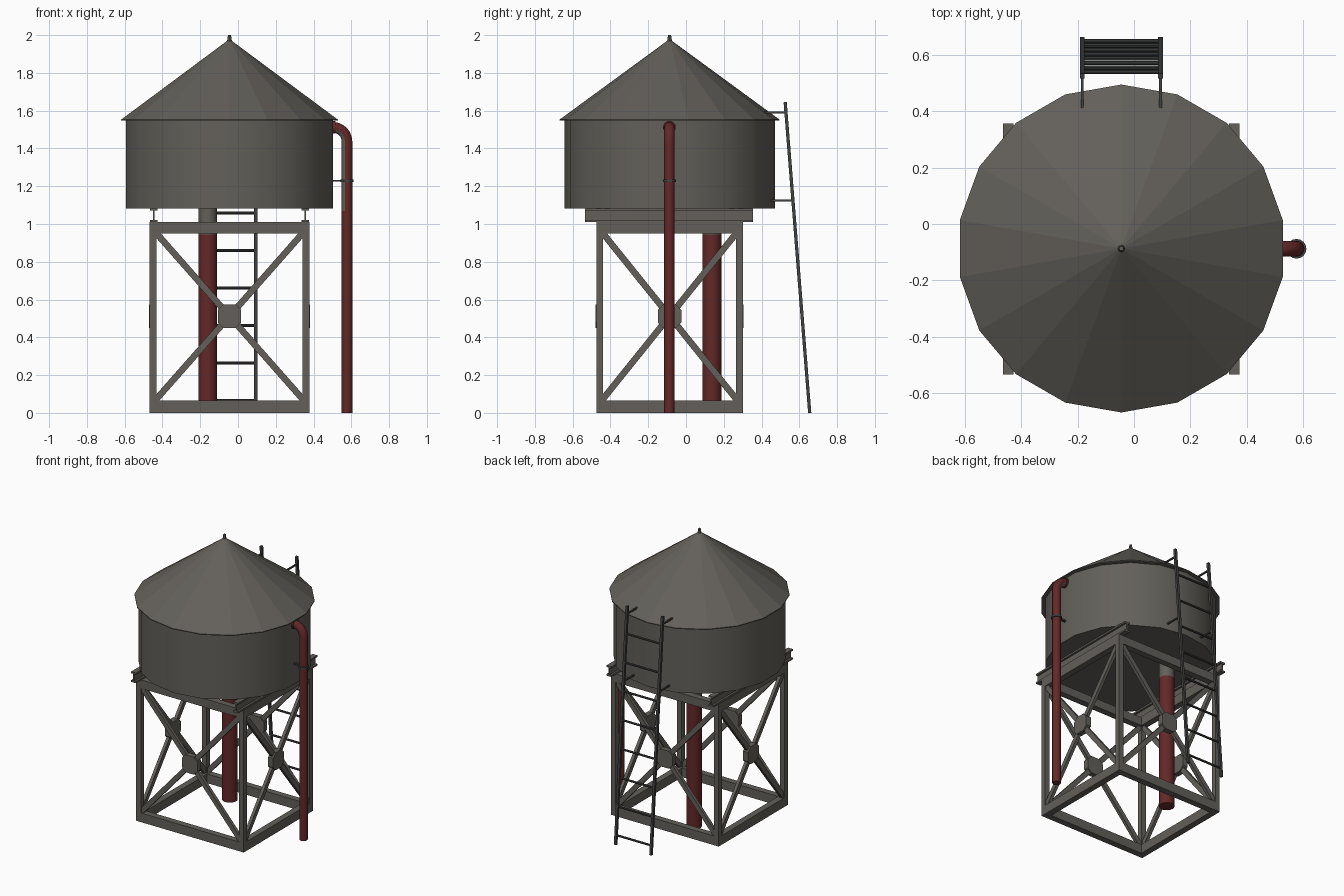
import bpy, bmesh, math
from mathutils import Vector, Matrix

if "Cube" in bpy.data.objects:
    bpy.data.objects.remove(bpy.data.objects["Cube"])

CX, CY = -0.045, -0.087          # tower axis
HX, HY = 0.4225, 0.388           # frame half sizes
SEG = 18


def material(name, rgb):
    m = bpy.data.materials.new(name)
    m.diffuse_color = (*rgb, 1)
    m.use_nodes = True
    m.node_tree.nodes["Principled BSDF"].inputs["Base Color"].default_value = m.diffuse_color
    return m


GREY = material("weathered_grey", (0.125, 0.117, 0.102))
RED = material("dark_red_paint", (0.125, 0.021, 0.021))
DARK = material("dark_iron", (0.052, 0.053, 0.053))


def finish(name, bm, *mats, smooth=None):
    bmesh.ops.recalc_face_normals(bm, faces=bm.faces)
    me = bpy.data.meshes.new(name)
    bm.to_mesh(me)
    bm.free()
    ob = bpy.data.objects.new(name, me)
    bpy.context.collection.objects.link(ob)
    for m in mats:
        me.materials.append(m)
    if smooth:
        bpy.ops.object.select_all(action='DESELECT')
        ob.select_set(True)
        bpy.context.view_layer.objects.active = ob
        bpy.ops.object.shade_smooth_by_angle(angle=math.radians(smooth))
    return ob


def box(bm, lo, hi):
    lo, hi = Vector(lo), Vector(hi)
    mat = Matrix.Translation((lo + hi) / 2) @ Matrix.Diagonal((*(hi - lo), 1))
    bmesh.ops.create_cube(bm, size=1, matrix=mat)


def bar(bm, p, q, normal, width, depth):
    """Flat bar from p to q; depth is measured along normal."""
    p, q, n = Vector(p), Vector(q), Vector(normal)
    d = q - p
    side = n.cross(d).normalized()
    m = Matrix((side * width, n * depth, d)).transposed().to_4x4()
    bmesh.ops.create_cube(bm, size=1, matrix=Matrix.Translation((p + q) / 2) @ m)


def rod(bm, p, q, r1, r2=None, sides=8, spin=0.0):
    p, q = Vector(p), Vector(q)
    d = q - p
    m = (Matrix.Translation((p + q) / 2) @ d.to_track_quat('Z', 'Y').to_matrix().to_4x4()
         @ Matrix.Rotation(spin, 4, 'Z'))
    return bmesh.ops.create_cone(bm, cap_ends=True, segments=sides, radius1=r1,
                                 radius2=r1 if r2 is None else r2, depth=d.length, matrix=m)


def lathe(name, profile, mat, smooth=None):
    """Closed faceted solid around the tower axis, corners pointing to +y."""
    bm = bmesh.new()
    rings = []
    for r, z in profile:
        rings.append([bm.verts.new((CX + r * math.sin(2 * math.pi * i / SEG),
                                    CY + r * math.cos(2 * math.pi * i / SEG), z))
                      for i in range(SEG)])
    for a, b in zip(rings, rings[1:]):
        for i in range(SEG):
            j = (i + 1) % SEG
            bm.faces.new((a[i], a[j], b[j], b[i]))
    bm.faces.new(rings[0])
    bm.faces.new(rings[-1])
    return finish(name, bm, mat, smooth=smooth)


# Tank and roof
lathe("tank", [(0.557, 1.083), (0.557, 1.553)], GREY, smooth=30)
lathe("roof", [(0.582, 1.547), (0.582, 1.553), (0.012, 1.97)], GREY)
bm = bmesh.new()
rod(bm, (CX, CY, 1.955), (CX, CY, 2.0), 0.015, 0.008)
finish("roof_finial", bm, GREY)

# Posts and rails of the frame
T = 0.036
bm = bmesh.new()
for sx in (-1, 1):
    for sy in (-1, 1):
        xs = sorted((CX + sx * HX, CX + sx * (HX - T)))
        ys = sorted((CY + sy * HY, CY + sy * (HY - T)))
        box(bm, (xs[0], ys[0], 0.065), (xs[1], ys[1], 0.95))
finish("frame_posts", bm, GREY)
bm = bmesh.new()
for z0, z1 in ((0, 0.065), (0.95, 1.01)):
    for s in (-1, 1):
        ys = sorted((CY + s * HY, CY + s * (HY - 0.045)))
        box(bm, (CX - HX, ys[0], z0), (CX + HX, ys[1], z1))
        xs = sorted((CX + s * HX, CX + s * (HX - 0.045)))
        box(bm, (xs[0], CY - HY + 0.045, z0), (xs[1], CY + HY - 0.045, z1))
finish("frame_rails", bm, GREY)

# Cross braces with an eight-sided plate on each side
bm = bmesh.new()
plates = bmesh.new()
for n, out, half in (((0, -1, 0), HY, HX), ((0, 1, 0), HY, HX),
                     ((-1, 0, 0), HX, HY), ((1, 0, 0), HX, HY)):
    n = Vector(n)
    t = n.cross(Vector((0, 0, 1)))
    c = Vector((CX, CY, 0.512)) + n * (out - 0.018)
    for s in (-1, 1):
        e = t * s * (half - 0.03) + Vector((0, 0, 0.445))
        bar(bm, c - e, c + e, n, 0.034, 0.022)
    w, k = 0.062, 0.033
    outline = [(w, k), (k, w), (-k, w), (-w, k), (-w, -k), (-k, -w), (k, -w), (w, -k)]
    f = plates.faces.new([plates.verts.new(c - n * 0.018 + t * a + Vector((0, 0, b)))
                          for a, b in outline])
    new = bmesh.ops.extrude_face_region(plates, geom=[f], use_keep_orig=True)["geom"]
    bmesh.ops.translate(plates, vec=n * 0.039,
                        verts=[v for v in new if isinstance(v, bmesh.types.BMVert)])
finish("cross_braces", bm, GREY)
finish("brace_plates", plates, GREY)

# I-beams carrying the tank
bm = bmesh.new()
for s in (-1, 1):
    x = CX + s * 0.401
    for w, z0, z1 in ((0.019, 1.01, 1.022), (0.005, 1.022, 1.071), (0.019, 1.071, 1.083)):
        box(bm, (x - w, -0.535, z0), (x + w, 0.356, z1))
finish("support_beams", bm, GREY)

# Supply pipe under the tank: red below, bare grey on top
bm = bmesh.new()
for z0, z1, mi in ((0, 0.945, 0), (0.945, 1.09, 1)):
    old = set(bm.faces)
    rod(bm, (-0.16, 0.137, z0), (-0.16, 0.137, z1), 0.05, sides=16)
    for f in set(bm.faces) - old:
        f.material_index = mi
finish("supply_pipe", bm, RED, GREY, smooth=40)

# Overflow pipe swept down the right side, worn on its inner side near the top
PX, PY, PR, BR, N = 0.577, -0.088, 0.028, 0.075, 16
path = [(0.49, 1.512, 0)]
for i in range(7):
    a = math.pi / 2 * i / 6
    path.append((PX - BR + BR * math.sin(a), 1.512 - BR + BR * math.cos(a), a))
path += [(PX, 1.07, math.pi / 2), (PX, 0, math.pi / 2)]
bm = bmesh.new()
rings = []
for x, z, a in path:
    o = Vector((math.sin(a), 0, math.cos(a)))
    rings.append([bm.verts.new(Vector((x, PY, z)) + PR * (
        o * math.cos(2 * math.pi * j / N) + Vector((0, math.sin(2 * math.pi * j / N), 0))))
        for j in range(N)])
for i in range(len(rings) - 1):
    a, b = rings[i], rings[i + 1]
    for j in range(N):
        k = (j + 1) % N
        f = bm.faces.new((a[j], a[k], b[k], b[j]))
        worn = math.cos(2 * math.pi * (j + 0.5) / N) < -0.3
        f.material_index = int(worn and i < len(rings) - 2)
bm.faces.new(rings[0])
bm.faces.new(rings[-1])
finish("overflow_pipe", bm, RED, GREY, smooth=40)

# Pipe collar and clamp
bm = bmesh.new()
rod(bm, (0.495, PY, 1.512), (0.515, PY, 1.512), 0.034, sides=16)
finish("pipe_collar", bm, RED)
bm = bmesh.new()
rod(bm, (PX, PY, 1.222), (PX, PY, 1.236), 0.035, sides=16)
box(bm, (0.49, PY - 0.008, 1.224), (PX, PY + 0.008, 1.234))
finish("pipe_clamp", bm, DARK)


# Leaning ladder at the back
def lean(z):
    return 0.655 - 0.13 * z / 1.645


bm = bmesh.new()
for s in (-1, 1):
    x = CX + s * 0.139
    bar(bm, (x, lean(0.0), 0.0), (x, lean(1.645), 1.645), (1, 0, 0), 0.017, 0.017)
    for z, y in ((1.59, 0.41), (1.125, 0.45)):
        box(bm, (x - 0.005, y, z - 0.005), (x + 0.005, lean(z), z + 0.005))
finish("ladder_rails", bm, DARK)
bm = bmesh.new()
for i in range(8):
    z = 0.065 + 0.1985 * i
    rod(bm, (CX - 0.139, lean(z), z), (CX + 0.139, lean(z), z), 0.0075)
finish("ladder_rungs", bm, DARK)
